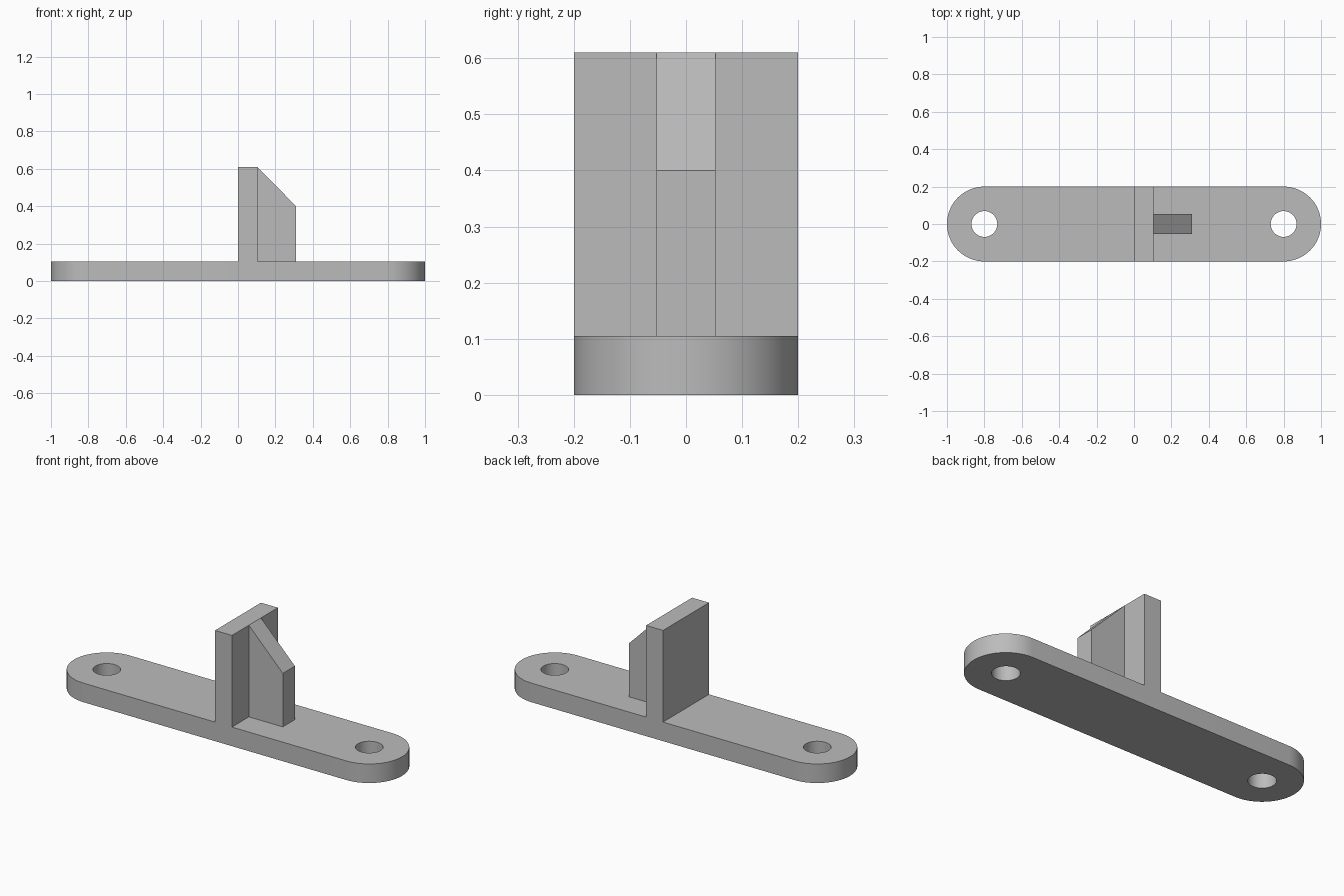
import bpy
import bmesh
from math import cos, sin, pi, radians

if "Cube" in bpy.data.objects:
    bpy.data.objects.remove(bpy.data.objects["Cube"])

PLATE_H = 0.105      # plate thickness
HALF_W = 0.2         # half width, also the end radius
HOLE_X = 0.8         # centre of the ends and holes
HOLE_R = 0.069
WALL_T = 0.103       # upright thickness
TOP = 0.61
RIB_HALF = 0.0525

grey = bpy.data.materials.new("light_grey")
grey.use_nodes = True
COLOUR = (0.5, 0.5, 0.5, 1)
grey.diffuse_color = COLOUR
grey.node_tree.nodes["Principled BSDF"].inputs["Base Color"].default_value = COLOUR


def arc(cx, radius, start, end, steps):
    """Points on an arc in the ground plane, end included."""
    angles = [start + (end - start) * i / steps for i in range(steps + 1)]
    return [(cx + radius * cos(a), radius * sin(a), 0) for a in angles]


def extrude_loops(name, loops, offset):
    """Fill an outline (with optional holes) and extrude it into a solid."""
    bm = bmesh.new()
    edges = []
    for loop in loops:
        verts = [bm.verts.new(p) for p in loop]
        edges += [bm.edges.new((v, verts[i - 1])) for i, v in enumerate(verts)]
    if len(loops) == 1:
        bm.faces.new(verts)
    else:
        bmesh.ops.triangle_fill(bm, edges=edges, use_beauty=True)
    out = bmesh.ops.extrude_face_region(bm, geom=bm.faces[:], use_keep_orig=True)
    moved = [g for g in out["geom"] if isinstance(g, bmesh.types.BMVert)]
    bmesh.ops.translate(bm, vec=offset, verts=moved)
    bmesh.ops.recalc_face_normals(bm, faces=bm.faces[:])
    mesh = bpy.data.meshes.new(name)
    bm.to_mesh(mesh)
    bm.free()
    mesh.materials.append(grey)
    obj = bpy.data.objects.new(name, mesh)
    bpy.context.collection.objects.link(obj)
    return obj


# Base plate: rounded ends and two through holes
outline = (arc(HOLE_X, HALF_W, -pi / 2, pi / 2, 32)
           + arc(-HOLE_X, HALF_W, pi / 2, 3 * pi / 2, 32))
holes = [arc(s * HOLE_X, HOLE_R, 0, 2 * pi, 48)[:-1] for s in (-1, 1)]
plate = extrude_loops("base_plate", [outline] + holes, (0, 0, PLATE_H))
bpy.ops.object.select_all(action="DESELECT")
plate.select_set(True)
bpy.context.view_layer.objects.active = plate
bpy.ops.object.shade_smooth_by_angle(angle=radians(30))

# Upright wall across the plate
wall = [(0, -HALF_W, PLATE_H), (WALL_T, -HALF_W, PLATE_H),
        (WALL_T, -HALF_W, TOP), (0, -HALF_W, TOP)]
extrude_loops("upright_wall", [wall], (0, 2 * HALF_W, 0))

# Support rib with a sloped top
rib = [(WALL_T, -RIB_HALF, PLATE_H), (0.31, -RIB_HALF, PLATE_H),
       (0.31, -RIB_HALF, 0.4), (WALL_T, -RIB_HALF, TOP)]
extrude_loops("support_rib", [rib], (0, 2 * RIB_HALF, 0))
